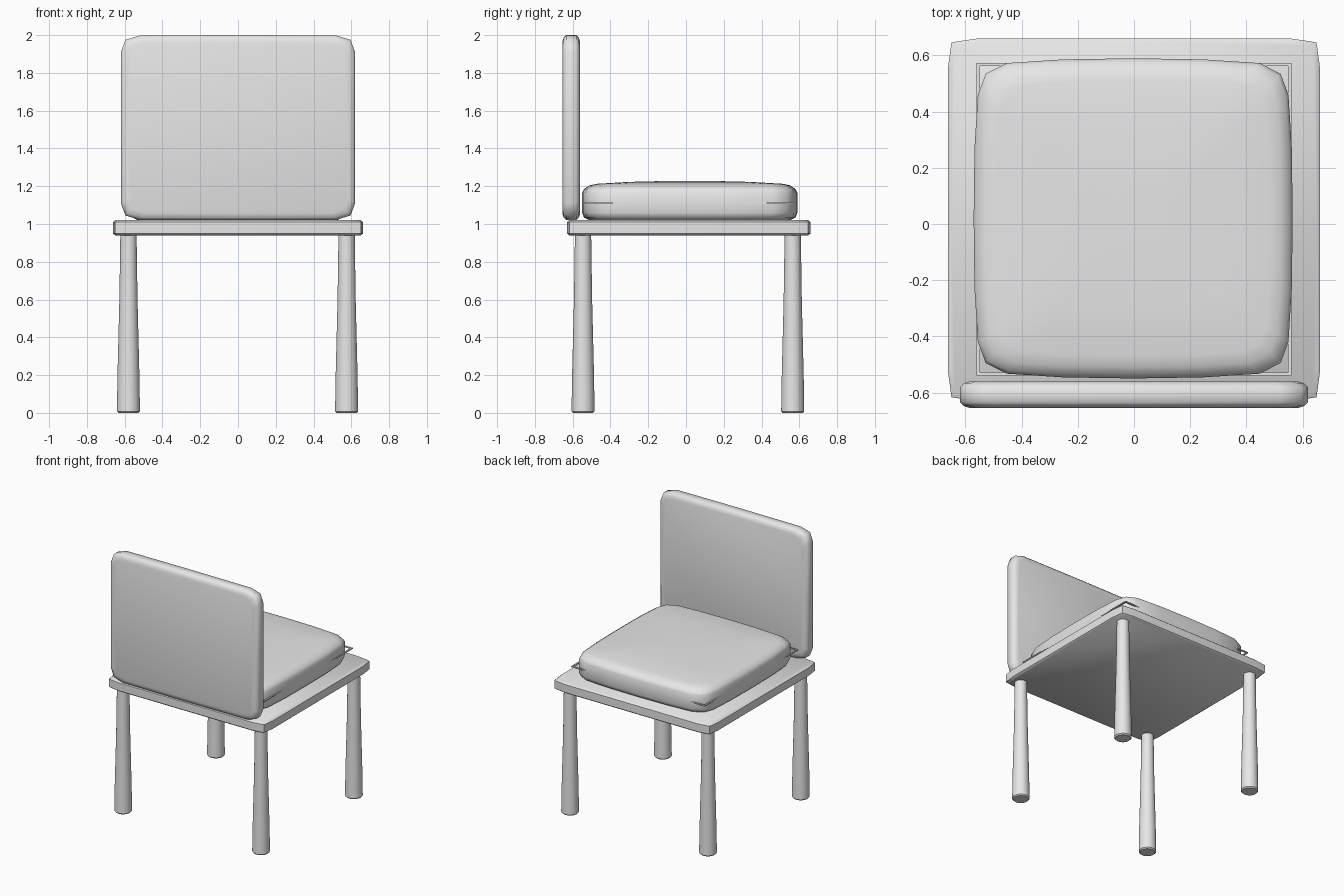
import bpy, bmesh, math

if "Cube" in bpy.data.objects:
    bpy.data.objects.remove(bpy.data.objects["Cube"])

grey = bpy.data.materials.new("plain grey")
grey.diffuse_color = (0.8, 0.8, 0.8, 1)
grey.use_nodes = True
grey.node_tree.nodes["Principled BSDF"].inputs["Base Color"].default_value = grey.diffuse_color


def finish(bm, name, angle=40):
    bmesh.ops.recalc_face_normals(bm, faces=bm.faces[:])
    mesh = bpy.data.meshes.new(name)
    bm.to_mesh(mesh)
    bm.free()
    mesh.materials.append(grey)
    ob = bpy.data.objects.new(name, mesh)
    bpy.context.collection.objects.link(ob)
    bpy.ops.object.select_all(action='DESELECT')
    ob.select_set(True)
    bpy.context.view_layer.objects.active = ob
    bpy.ops.object.shade_smooth_by_angle(angle=math.radians(angle))
    return ob


def mirrored(quarter):
    """Full outline from the points of its first quadrant."""
    q = list(quarter)
    pts = q + [(-x, y) for x, y in q[::-1]]
    pts += [(-x, -y) for x, y in q] + [(x, -y) for x, y in q[::-1]]
    out = []
    for p in pts:
        if not out or math.dist(p, out[-1]) > 1e-5:
            out.append(p)
    if math.dist(out[0], out[-1]) < 1e-5:
        out.pop()
    return out


def loft(name, quarter, layers, place, angle=40):
    """Stack inset copies of an outline; layers are (height, inset)."""
    bm = bmesh.new()
    pts = mirrored(quarter)
    hx = max(p[0] for p in pts)
    hy = max(p[1] for p in pts)
    rings = [[bm.verts.new(place(x * (1 - i / hx), y * (1 - i / hy), h))
              for x, y in pts] for h, i in layers]
    n = len(pts)
    for a, b in zip(rings, rings[1:]):
        for k in range(n):
            bm.faces.new((a[k], a[(k + 1) % n], b[(k + 1) % n], b[k]))
    bm.faces.new(rings[0][::-1])
    bm.faces.new(rings[-1])
    return finish(bm, name, angle)


# Seat board: thin slab with clipped corners
loft("seat_board",
     [(0.6625, 0.0), (0.6625, 0.54), (0.65, 0.632), (0.56, 0.645), (0.0, 0.645)],
     [(0.94, 0.012), (0.95, 0.0), (1.01, 0.0), (1.02, 0.012)],
     lambda u, v, w: (u, v + 0.015, w), 50)

# Cushion: soft pillow with a slightly domed top
loft("seat_cushion",
     [(0.568, 0.0), (0.565, 0.25), (0.553, 0.44), (0.525, 0.515),
      (0.45, 0.553), (0.25, 0.566), (0.0, 0.57)],
     [(1.02, 0.04), (1.035, 0.01), (1.06, 0.0), (1.165, 0.0), (1.185, 0.01),
      (1.205, 0.04), (1.213, 0.08), (1.223, 0.25), (1.228, 0.45)],
     lambda u, v, w: (u - 0.003, v + 0.02, w), 60)

# Backrest: upright rounded panel
loft("backrest",
     [(0.62, 0.0), (0.62, 0.40), (0.596, 0.465), (0.52, 0.488), (0.0, 0.49)],
     [(-0.655, 0.035), (-0.648, 0.014), (-0.634, 0.0), (-0.581, 0.0),
      (-0.567, 0.014), (-0.56, 0.035)],
     lambda u, v, w: (u, w, v + 1.51), 60)

# Thin piping frame whose corners show outside the cushion
bm = bmesh.new()
loops = []
for inset, z in ((0, 1.106), (0, 1.114), (0.011, 1.114), (0.011, 1.106)):
    loops.append([bm.verts.new((sx * (0.56 - inset), 0.017 + sy * (0.557 - inset), z))
                  for sx, sy in ((1, 1), (-1, 1), (-1, -1), (1, -1))])
for i in range(4):
    a, b = loops[i], loops[(i + 1) % 4]
    for k in range(4):
        bm.faces.new((a[k], a[(k + 1) % 4], b[(k + 1) % 4], b[k]))
finish(bm, "cushion_piping", 30)

# Four tapered round legs
circle = [(math.cos(k * math.pi / 16), math.sin(k * math.pi / 16)) for k in range(9)]
for side, x in (("left", -0.58), ("right", 0.575)):
    for end, y in (("front", -0.545), ("rear", 0.565)):
        loft(f"{end}_{side}_leg", [(0.061 * c, 0.061 * s) for c, s in circle],
             [(0.0, 0.008), (0.008, 0.0), (0.2, 0.003), (0.6, 0.013), (0.945, 0.018)],
             lambda u, v, w, x=x, y=y: (x + u, y + v, w), 40)
